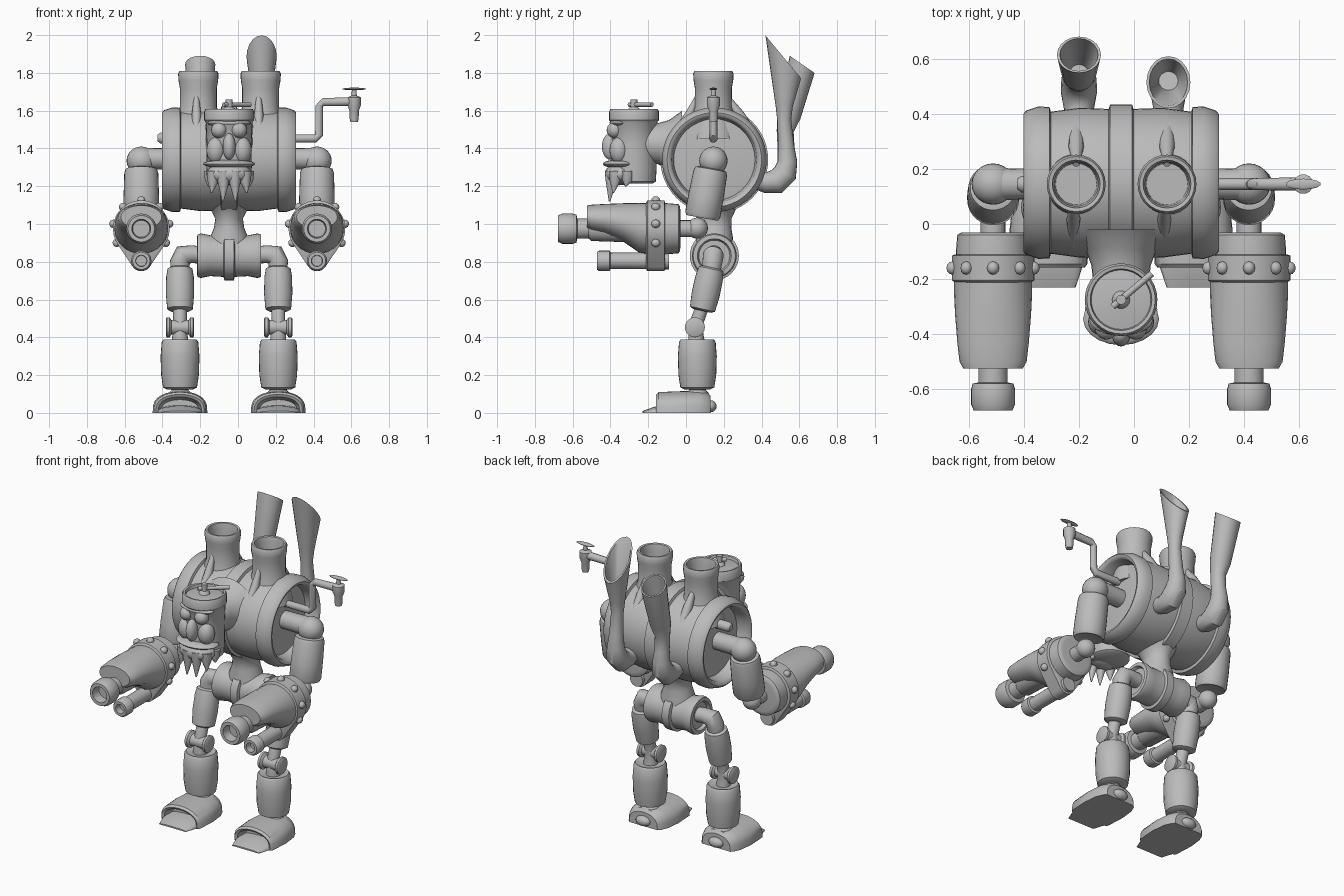
import bpy, bmesh, math
from mathutils import Vector as V

C = -0.047                      # x of the body's mirror plane
X, Y, Z = V((1, 0, 0)), V((0, 1, 0)), V((0, 0, 1))
grey = bpy.data.materials.new("grey_metal")
grey.diffuse_color = (0.5, 0.5, 0.5, 1)


def finish(name, bm, angle=38):
    bmesh.ops.recalc_face_normals(bm, faces=bm.faces)
    me = bpy.data.meshes.new(name)
    bm.to_mesh(me)
    bm.free()
    me.materials.append(grey)
    ob = bpy.data.objects.new(name, me)
    bpy.context.collection.objects.link(ob)
    me.shade_smooth()
    me.set_sharp_from_angle(angle=math.radians(angle))
    return ob


def skin(name, rings):
    """Bridge closed rings of points and cap both ends."""
    bm = bmesh.new()
    vs = [[bm.verts.new(p) for p in r] for r in rings]
    n = len(vs[0])
    for a, b in zip(vs, vs[1:]):
        for i in range(n):
            j = (i + 1) % n
            bm.faces.new((a[i], a[j], b[j], b[i]))
    bm.faces.new(vs[0][::-1])
    bm.faces.new(vs[-1])
    return finish(name, bm)


def ring(c, t, rx, ry=None, n=28, ref=None):
    t = V(t).normalized()
    ref = ref or (Y if abs(t.x) > 0.8 else X)
    u = (ref - t * ref.dot(t)).normalized()
    v = t.cross(u)
    ry = ry or rx
    return [V(c) + u * rx * math.cos(k * math.tau / n) + v * ry * math.sin(k * math.tau / n)
            for k in range(n)]


def lathe(name, origin, axis, prof, n=28):
    a = V(axis).normalized()
    return skin(name, [ring(V(origin) + a * h, a, r, n=n) for h, r in prof])


def path_rings(pts, n=20, ref=None):
    p = [V(q[:3]) for q in pts]
    return [ring(p[i], p[min(i + 1, len(p) - 1)] - p[max(i - 1, 0)], q[3], n=n, ref=ref)
            for i, q in enumerate(pts)]


def blob(name, c, radii, n=20):
    bm = bmesh.new()
    bmesh.ops.create_uvsphere(bm, u_segments=n, v_segments=n // 2 + 2, radius=1)
    for v in bm.verts:
        v.co = V([v.co[i] * radii[i] + c[i] for i in range(3)])
    return finish(name, bm)


# Barrel body: raised centre band, side hoops and dished ends
half = [(0.04, 0.285), (0.045, 0.268), (0.15, 0.272), (0.255, 0.258), (0.26, 0.275), (0.30, 0.277),
        (0.345, 0.262), (0.355, 0.25), (0.35, 0.235), (0.335, 0.225), (0.27, 0.215), (0.28, 0.10)]
lathe("body", (C, 0.15, 1.34), X, [(-h, r) for h, r in half[::-1]] + half, 48)

# Chimneys with front and rear fins
for cx in (-0.21, 0.12):
    lathe("chimney", (cx, 0.145, 0), Z,
          [(1.45, 0.14), (1.56, 0.118), (1.62, 0.098), (1.72, 0.098), (1.76, 0.105), (1.795, 0.107),
           (1.81, 0.1), (1.808, 0.087), (1.77, 0.08), (1.62, 0.075)])
    skin("chimney_front_fin", path_rings([(cx - 0.01, 0.06, 1.67, 0.014), (cx - 0.01, 0.02, 1.58, 0.025),
                                          (cx - 0.01, -0.07, 1.46, 0.02)], 12))
    skin("chimney_rear_fin", path_rings([(cx, 0.22, 1.67, 0.014), (cx, 0.28, 1.58, 0.028),
                                         (cx, 0.37, 1.45, 0.025)], 12))

# Exhaust horns: elbow, neck, then a slanted open mouth
for ex, neck, mouth in ((0.125, [(0.53, 1.42, 0.042), (0.52, 1.55, 0.037), (0.52, 1.62, 0.045)],
                         ((0.515, 1.885), (0.77, 0.64), 0.08, 0.148)),
                        (-0.2, [(0.53, 1.4, 0.045), (0.525, 1.49, 0.045), (0.545, 1.57, 0.062)],
                         ((0.615, 1.845), (0.57, 0.82), 0.08, 0.08))):
    pts = [(ex, 0.36, 1.24, 0.05), (ex, 0.42, 1.22, 0.055), (ex, 0.48, 1.225, 0.066), (ex, 0.525, 1.27, 0.064),
           (ex, 0.537, 1.33, 0.052)] + [(ex, *q) for q in neck]
    (my, mz), (ny, nz), rx, ry = mouth
    m, t = V((ex, my, mz)), (0, ny, nz)
    inner = V((ex, *neck[-1][:2])) + Z * 0.06
    skin("exhaust_horn", path_rings(pts) + [ring(m, t, rx, ry, 20), ring(m, t, rx * 0.87, ry * 0.9, 20),
                                            ring(inner, (0, ny * 0.3, 1), 0.035, n=20)])

# Crank pipe ending in a tap, with a plug on the other side
skin("crank_pipe", path_rings([(0.24, 0.145, 1.452, 0.022), (0.41, 0.145, 1.452, 0.022), (0.43, 0.145, 1.472, 0.022),
                               (0.43, 0.145, 1.625, 0.02), (0.45, 0.145, 1.645, 0.022),
                               (0.6, 0.145, 1.648, 0.024)], 14, Y))
lathe("tap", (0.615, 0.145, 0), Z, [(1.54, 0.02), (1.56, 0.024), (1.6, 0.025), (1.63, 0.036), (1.67, 0.036),
                                    (1.68, 0.014), (1.715, 0.012)], 14)
blob("tap_handle", (0.615, 0.145, 1.715), (0.065, 0.02, 0.007), 14)
lathe("side_plug", (-0.33, 0.145, 1.455), -X, [(0, 0.03), (0.08, 0.03), (0.095, 0.018)], 14)

# Neck and head
skin("neck", [ring((C, y, z), Y, r) for y, z, r in
              ((-0.22, 1.425, 0.1), (-0.15, 1.425, 0.108), (-0.09, 1.42, 0.13), (-0.02, 1.4, 0.2))])
lathe("head", (C, -0.275, 0), Z,
      [(1.215, 0.1), (1.225, 0.115), (1.3, 0.12), (1.42, 0.118), (1.54, 0.124), (1.55, 0.132), (1.595, 0.132),
       (1.61, 0.124), (1.608, 0.112), (1.59, 0.108), (1.6, 0.04)], 32)
lathe("head_knob", (C, -0.275, 1.59), Z, [(0, 0.035), (0.02, 0.03), (0.03, 0.018), (0.07, 0.018)], 14)
skin("head_lever", path_rings([(C - 0.03, -0.3, 1.632, 0.012), (0.065, -0.18, 1.632, 0.012)], 10))
blob("nose", (C, -0.4, 1.41), (0.034, 0.045, 0.07))
blob("brow", (C, -0.35, 1.535), (0.115, 0.055, 0.022))
blob("upper_lip", (C, -0.345, 1.318), (0.138, 0.095, 0.024))
blob("chin", (C, -0.35, 1.265), (0.12, 0.08, 0.06))
for s in (-1, 1):
    blob("eye", (C + s * 0.053, -0.378, 1.497), (0.042, 0.042, 0.042))
    blob("cheek", (C + s * 0.07, -0.355, 1.39), (0.05, 0.05, 0.07))
    for dx, y, tip, r in ((0.03, -0.395, 1.12, 0.036), (0.085, -0.375, 1.165, 0.034), (0.1, -0.31, 1.2, 0.032)):
        skin("beard_spike", path_rings([(C + s * dx, y, 1.28, r), (C + s * dx, y, 1.23, r * 0.9),
                                        (C + s * dx * 1.1, y - 0.01, tip, 0.004)], 10))

# Waist and hip drum
skin("waist", [ring((C, 0.15, z), Z, rx, ry) for z, rx, ry in
               ((1.15, 0.17, 0.17), (1.08, 0.1, 0.115), (1.03, 0.073, 0.092), (0.98, 0.08, 0.09),
                (0.93, 0.1, 0.098), (0.86, 0.11, 0.1))])
hip = [(0.025, 0.13), (0.03, 0.112), (0.1, 0.108), (0.15, 0.118), (0.168, 0.112), (0.17, 0.09), (0.15, 0.082)]
lathe("hip_drum", (C, 0.15, 0.832), X, [(-h, r) for h, r in hip[::-1]] + hip, 32)

# Foot cross-section: flat sole, rounded top
def sole(cx, y, w, h):
    return [V((cx + w * math.cos(a), y, h * math.sin(a) ** 0.65 if 0 < k < 16 else 0))
            for k in range(17) for a in (math.pi * k / 16,)]


for s in (-1, 1):
    # Leg
    lx = C + s * 0.26
    skin("hip_elbow", path_rings([(C + s * 0.13, 0.15, 0.835, 0.045), (C + s * 0.2, 0.148, 0.84, 0.047),
                                  (C + s * 0.245, 0.145, 0.835, 0.055), (lx, 0.14, 0.8, 0.053),
                                  (lx, 0.132, 0.73, 0.045)], 20, Y))
    lathe("thigh", (lx, 0.135, 0.77), (0, -0.05, -0.23),
          [(0, 0.052), (0.008, 0.066), (0.05, 0.073), (0.14, 0.075), (0.225, 0.068), (0.235, 0.05)])
    skin("knee_rod", path_rings([(lx, 0.085, 0.56, 0.036), (lx, 0.05, 0.46, 0.036), (lx, 0.057, 0.36, 0.045)]))
    lathe("knee_axle", (lx, 0.047, 0.453), X,
          [(-0.075, 0.045), (-0.07, 0.053), (-0.055, 0.053), (-0.045, 0.038),
           (0.045, 0.038), (0.055, 0.053), (0.07, 0.053), (0.075, 0.045)], 20)
    lathe("shin", (lx, 0.06, 0), Z, [(0.125, 0.07), (0.135, 0.09), (0.2, 0.1), (0.3, 0.103), (0.375, 0.097),
                                     (0.388, 0.088), (0.38, 0.07)])
    lathe("ankle", (lx, 0.06, 0), Z, [(0.06, 0.07), (0.105, 0.06), (0.12, 0.045), (0.15, 0.05)], 20)
    skin("foot", [sole(lx, *q) for q in ((-0.09, 0.1, 0.07), (-0.15, 0.115, 0.085), (-0.158, 0.128, 0.098),
                                         (-0.145, 0.138, 0.11), (-0.02, 0.145, 0.115), (0.07, 0.135, 0.115),
                                         (0.115, 0.115, 0.108), (0.13, 0.1, 0.09))])
    skin("toe_plate", [sole(lx, *q) for q in ((-0.23, 0.095, 0.01), (-0.16, 0.118, 0.035), (-0.08, 0.118, 0.04))])
    blob("heel", (lx, 0.13, 0.035), (0.05, 0.032, 0.032), 16)

    # Upper arm
    ax = C + s * 0.465
    skin("shoulder_pipe", path_rings([(C + s * 0.27, 0.145, 1.345, 0.055), (C + s * 0.4, 0.145, 1.345, 0.057),
                                      (ax, 0.145, 1.345, 0.06)], 20, Y))
    blob("shoulder_ball", (ax, 0.145, 1.335), (0.078, 0.075, 0.075), 24)
    lathe("upper_arm", (ax, 0.132, 1.29), (0, -0.047, -0.26),
          [(-0.005, 0.065), (0, 0.083), (0.02, 0.09), (0.15, 0.094), (0.245, 0.094), (0.262, 0.085), (0.255, 0.06)])
    blob("elbow_ball", (ax, 0.06, 0.978), (0.056, 0.056, 0.056))
    lathe("elbow_rod", (ax, 0.07, 0.975), -Y, [(0, 0.045), (0.13, 0.045)], 20)

    # Cannon forearm
    o = (ax, 0, 0.975)
    lathe("cannon_breech", o, -Y, [(0.03, 0.1), (0.032, 0.118), (0.04, 0.13), (0.1, 0.135), (0.22, 0.135)], 32)
    skin("cannon_sleeve", [ring((ax, y, (lo + hi) / 2), Y, rx, (hi - lo) / 2) for y, lo, hi, rx in
                           ((-0.18, 0.835, 1.11, 0.142), (-0.25, 0.85, 1.112, 0.142), (-0.33, 0.905, 1.11, 0.138),
                            (-0.43, 0.945, 1.106, 0.13), (-0.5, 0.96, 1.102, 0.122), (-0.525, 0.975, 1.098, 0.108))])
    lathe("cannon_barrel", o, -Y, [(0.2, 0.075), (0.5, 0.065), (0.515, 0.053), (0.62, 0.053)])
    lathe("cannon_muzzle", o, -Y, [(0.575, 0.05), (0.58, 0.074), (0.6, 0.08), (0.655, 0.08), (0.678, 0.07),
                                   (0.678, 0.05), (0.62, 0.045)])
    lathe("lower_barrel", (ax, 0, 0.805), -Y, [(0.09, 0.045), (0.4, 0.043)], 20)
    lathe("lower_muzzle", (ax, 0, 0.805), -Y, [(0.4, 0.045), (0.405, 0.054), (0.46, 0.054), (0.472, 0.046),
                                               (0.472, 0.03), (0.43, 0.028)], 20)

    # Clamp joining both barrels: outline around two circles
    t = math.acos((0.15 - 0.055) / 0.17)
    arc = [(0.15, 0.975, t + (math.tau - 2 * t) * k / 24) for k in range(25)]
    arc += [(0.055, 0.805, -t + 2 * t * k / 10) for k in range(11)]

    def clamp(y, g):
        return [V((ax + (r + g) * math.sin(a), y, z - (r + g) * math.cos(a))) for r, z, a in arc]
    skin("barrel_clamp", [clamp(-0.11, -0.012), clamp(-0.115, 0), clamp(-0.205, 0), clamp(-0.212, -0.012)])
    for k in range(7):
        a = math.radians(-30 + 40 * k)
        blob("clamp_bolt", (ax + 0.15 * math.cos(a), -0.16, 0.975 + 0.15 * math.sin(a)), (0.022, 0.024, 0.022), 12)
